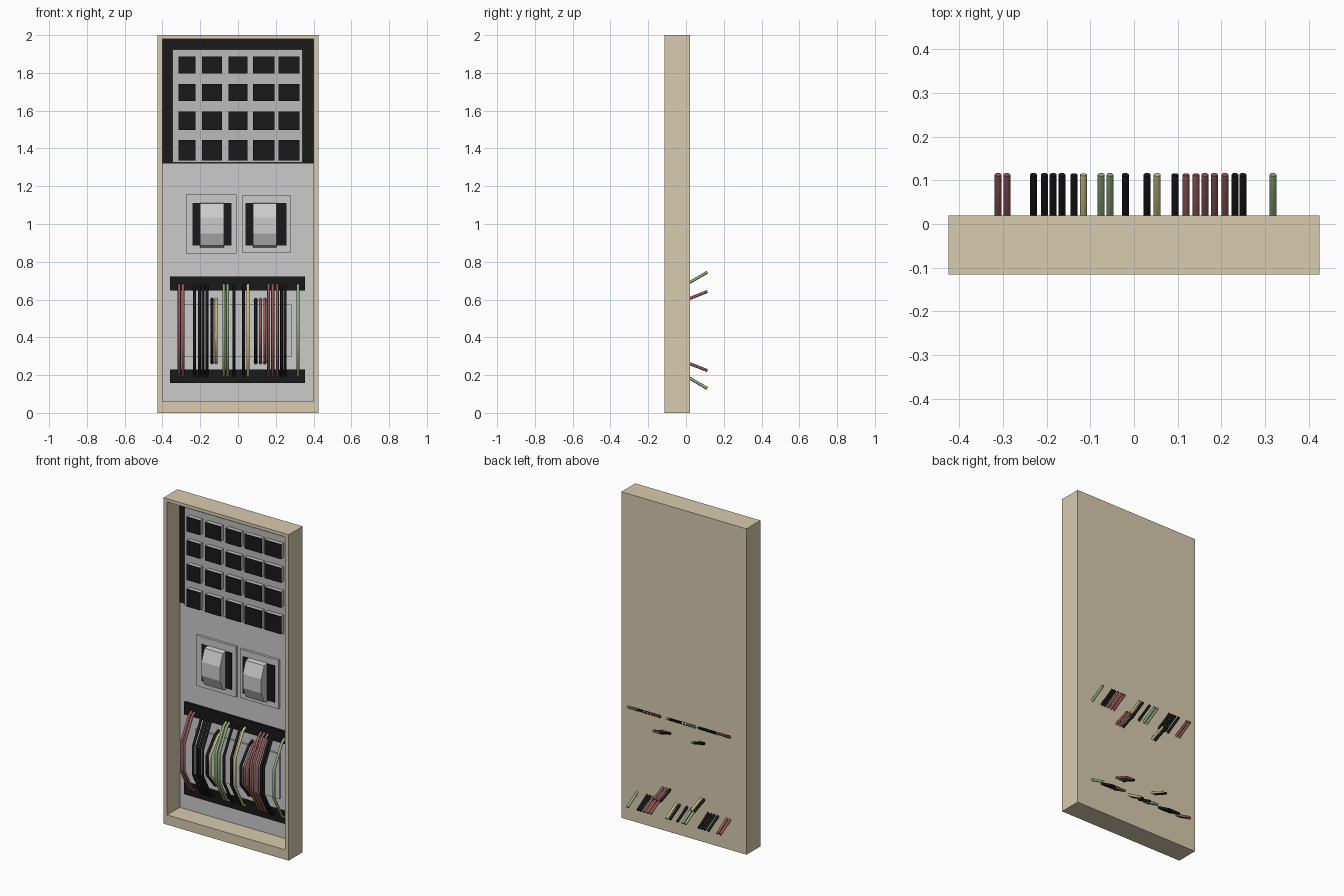
import bpy, bmesh

if "Cube" in bpy.data.objects:
    bpy.data.objects.remove(bpy.data.objects["Cube"])

def material(name, rgb):
    m = bpy.data.materials.new(name)
    m.diffuse_color = (*rgb, 1)
    m.use_nodes = True
    m.node_tree.nodes["Principled BSDF"].inputs["Base Color"].default_value = m.diffuse_color
    return m

WOOD = material("tan", (0.69, 0.60, 0.43))
BLACK = material("black", (0.01, 0.01, 0.01))
DARK = material("mid_grey", (0.5, 0.5, 0.5))
RED = material("red", (0.30, 0.10, 0.10))
GREEN = material("green", (0.28, 0.42, 0.20))
YELLOW = material("yellow", (0.60, 0.56, 0.25))

def finish(name, bm, mat=None):
    bmesh.ops.recalc_face_normals(bm, faces=bm.faces)
    me = bpy.data.meshes.new(name)
    bm.to_mesh(me)
    bm.free()
    ob = bpy.data.objects.new(name, me)
    bpy.context.collection.objects.link(ob)
    if mat:
        me.materials.append(mat)
    return ob

def extrude_x(name, profile, x0, x1, mat=None):
    """Closed (y, z) profile extruded along x."""
    bm = bmesh.new()
    a = [bm.verts.new((x0, y, z)) for y, z in profile]
    b = [bm.verts.new((x1, y, z)) for y, z in profile]
    bm.faces.new(a)
    bm.faces.new(b[::-1])
    for i in range(len(a)):
        j = (i + 1) % len(a)
        bm.faces.new((a[i], a[j], b[j], b[i]))
    return finish(name, bm, mat)

def box(name, x0, x1, y0, y1, z0, z1, mat=None):
    return extrude_x(name, [(y0, z0), (y1, z0), (y1, z1), (y0, z1)], x0, x1, mat)

# Cabinet: open-front tray made from nested rectangular loops
bm = bmesh.new()
loops = []
for x, z0, z1, y in [(.425, 0, 2, .02), (.425, 0, 2, -.115),
                     (.4, .06, 1.98, -.115), (.4, .06, 1.98, .012)]:
    loops.append([bm.verts.new(p) for p in
                  [(-x, y, z0), (x, y, z0), (x, y, z1), (-x, y, z1)]])
bm.faces.new(loops[0])
bm.faces.new(loops[-1])
for a, b in zip(loops, loops[1:]):
    for i in range(4):
        j = (i + 1) % 4
        bm.faces.new((a[i], a[j], b[j], b[i]))
finish("cabinet", bm, WOOD)

# Back panel and the switch board on its black surround
box("back_panel", -.4, .4, .007, .013, .06, 1.98)
box("switch_surround", -.4, .4, .002, .012, 1.32, 1.98, BLACK)
box("switch_board", -.348, .342, -.02, .01, 1.325, 1.925, DARK)

# Grid of switches: grey blocks with black caps
columns = [(-.27, .09), (-.137, .105), (0, .10), (.136, .115), (.27, .11)]
rows = [(1.842, .09), (1.697, .09), (1.547, .097), (1.39, .108)]
for z, h in rows:
    for x, w in columns:
        x0, x1, z0, z1 = x - w / 2, x + w / 2, z - h / 2, z + h / 2
        box("switch_block", x0, x1, -.044, -.015, z0, z1, DARK)
        box("switch_cap", x0, x1, -.048, -.044, z0, z1, BLACK)

# Two gauges: plate, black window, faceted drum
drum = [(.005, 1.114), (-.04, 1.108), (-.068, 1.035), (-.068, .95),
        (-.04, .885), (.005, .87)]
for x0, x1, z0, z1, w0, w1, d0, d1 in [
        (-.275, -.008, .845, 1.155, -.24, -.035, -.2, -.075),
        (.02, .28, .85, 1.15, .04, .257, .08, .205)]:
    box("gauge_plate", x0, x1, -.008, .01, z0, z1)
    box("gauge_window", w0, w1, -.012, -.005, .885, 1.11, BLACK)
    extrude_x("gauge_drum", drum, d0, d1)

# Cable terminals and the plate between them
box("upper_terminal", -.36, .355, -.008, .01, .647, .722, BLACK)
box("lower_terminal", -.36, .355, -.008, .01, .157, .23, BLACK)
box("cable_plate", -.288, .283, -.003, .01, .297, .573)

# Cables: bowed tubes passing out through the back
def cable(name, x, mat, scale=1.0):
    cu = bpy.data.curves.new(name, "CURVE")
    cu.dimensions = "3D"
    cu.bevel_depth = .008
    cu.bevel_resolution = 2
    cu.use_fill_caps = True
    half = [(.113, .308), (-.028, .226), (-.106, .084)]
    pts = half + [(y, -z) for y, z in half[::-1]]
    sp = cu.splines.new("POLY")
    sp.points.add(len(pts) - 1)
    for p, (y, z) in zip(sp.points, pts):
        p.co = (x, y, .437 + z * scale - (1 - scale) * .012, 1)
    tmp = bpy.data.objects.new(name + "_path", cu)
    bpy.context.collection.objects.link(tmp)
    bpy.context.view_layer.update()
    deps = bpy.context.evaluated_depsgraph_get()
    me = bpy.data.meshes.new_from_object(tmp.evaluated_get(deps))
    bpy.data.objects.remove(tmp)
    me.materials.clear()
    me.materials.append(mat)
    bpy.context.collection.objects.link(bpy.data.objects.new(name, me))

tall = [(RED, "red", (-.311, -.291, .162, .184, .208)),
        (BLACK, "black", (-.23, -.205, -.185, -.165, -.02, .03, .231, .249)),
        (GREEN, "green", (-.075, -.055, .318)),
        (YELLOW, "yellow", (.053,))]
short = [(BLACK, "black", (-.137, .094)), (YELLOW, "yellow", (-.116,)),
         (RED, "red", (.119, .142))]
for group, scale in ((tall, 1.0), (short, .68)):
    for mat, colour, xs in group:
        for x in xs:
            cable(colour + "_cable", x, mat, scale)
